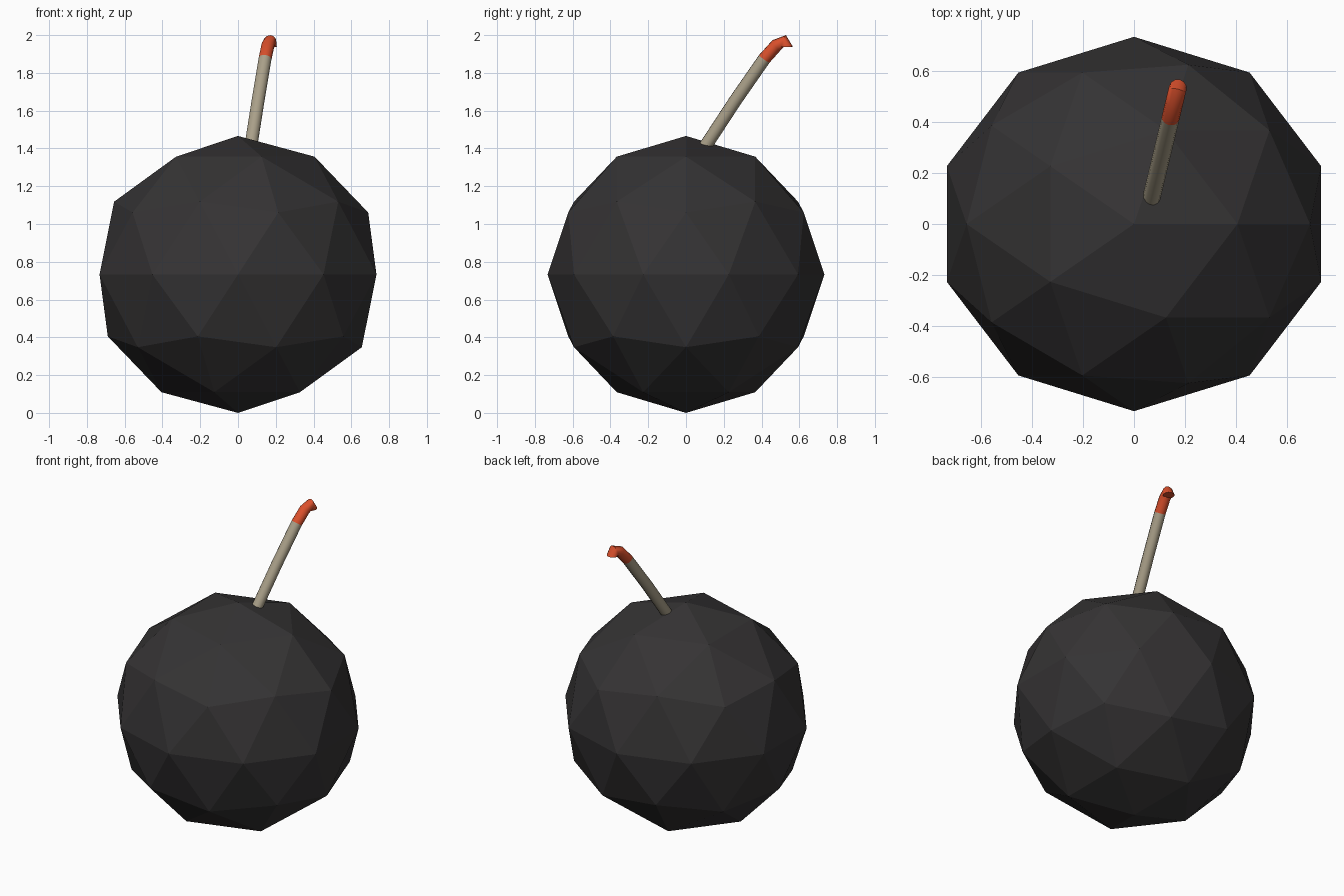
import bpy, bmesh
from math import cos, sin, pi
from mathutils import Vector

if "Cube" in bpy.data.objects:
    bpy.data.objects.remove(bpy.data.objects["Cube"])

R = 0.733
FUSE_R = 0.035
SIDES = 12


def material(name, rgb):
    m = bpy.data.materials.new(name)
    m.diffuse_color = (*rgb, 1)
    m.use_nodes = True
    m.node_tree.nodes["Principled BSDF"].inputs["Base Color"].default_value = m.diffuse_color
    return m


def tube(name, path, mat):
    """Sweep a round section along (y, z, lean_y, lean_z); lean points to the outer side."""
    side = Vector((1, -0.24, 0)).normalized()
    bm = bmesh.new()
    rings = []
    for y, z, ly, lz in path:
        centre = Vector((0.07 + 0.24 * (y - 0.11), y, z))
        up = Vector((0.24 * ly, ly, lz)).normalized()
        rings.append([bm.verts.new(centre + FUSE_R * (cos(a) * side + sin(a) * up))
                      for a in (2 * pi * i / SIDES for i in range(SIDES))])
    for a, b in zip(rings, rings[1:]):
        for i in range(SIDES):
            j = (i + 1) % SIDES
            bm.faces.new((a[i], a[j], b[j], b[i]))
    bm.faces.new(rings[0][::-1])
    bm.faces.new(rings[-1])
    bmesh.ops.recalc_face_normals(bm, faces=bm.faces)
    me = bpy.data.meshes.new(name)
    bm.to_mesh(me)
    bm.free()
    me.materials.append(mat)
    ob = bpy.data.objects.new(name, me)
    bpy.context.collection.objects.link(ob)
    bpy.ops.object.select_all(action='DESELECT')
    ob.select_set(True)
    bpy.context.view_layer.objects.active = ob
    bpy.ops.object.shade_smooth_by_angle(angle=0.7)
    return ob


# Faceted ball, widened so its x size equals its y and z size
bpy.ops.mesh.primitive_ico_sphere_add(subdivisions=2, radius=R, location=(0, 0, R))
ball = bpy.context.object
ball.name = "ball"
ball.scale.x = 1 / cos(pi / 10)
ball.data.materials.append(material("charcoal", (0.035, 0.033, 0.034)))

# Leaning fuse cord
tube("fuse_cord", [(0.095, 1.40, -0.83, 0.56),
                   (0.26, 1.652, -0.83, 0.56),
                   (0.415, 1.875, -0.80, 0.60)], material("cord", (0.40, 0.35, 0.25)))

# Burning tip, hooked over at the end
tube("fuse_tip", [(0.415, 1.875, -0.80, 0.60),
                  (0.478, 1.945, -0.58, 0.81),
                  (0.520, 1.966, 0.25, 0.97),
                  (0.532, 1.937, 0.99, 0.05)], material("ember", (0.70, 0.08, 0.025)))
